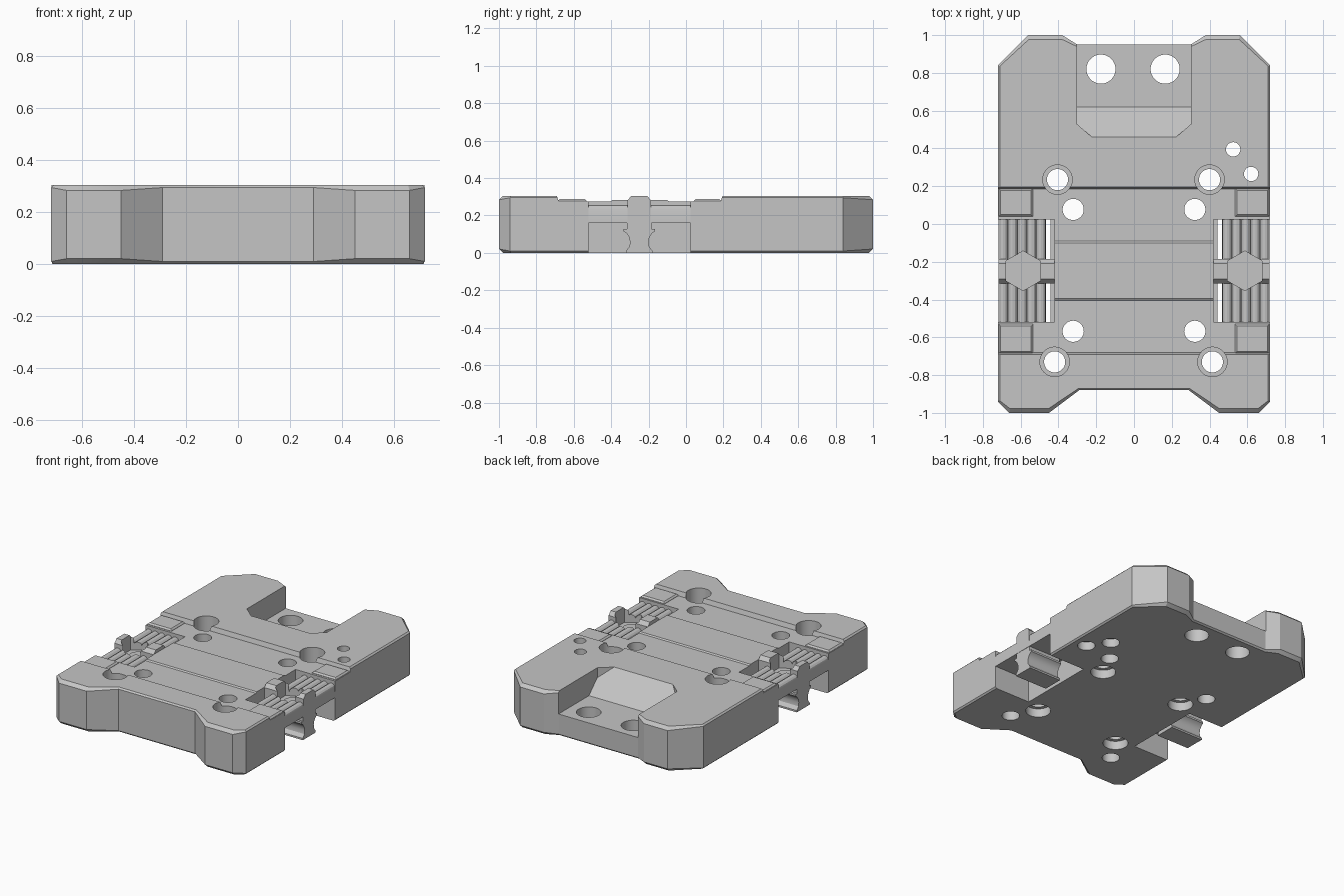
import bpy, bmesh, math
from mathutils import Vector

cube = bpy.data.objects.get("Cube")
if cube:
    bpy.data.objects.remove(cube, do_unlink=True)

GREY = (0.56, 0.56, 0.56, 1)
mat = bpy.data.materials.new("plain grey")
mat.use_nodes = True
mat.diffuse_color = GREY
bsdf = next(n for n in mat.node_tree.nodes if n.type == 'BSDF_PRINCIPLED')
bsdf.inputs["Base Color"].default_value = GREY

TOP = 0.305


def finish(name, bm):
    bmesh.ops.recalc_face_normals(bm, faces=bm.faces)
    mesh = bpy.data.meshes.new(name)
    bm.to_mesh(mesh)
    bm.free()
    mesh.materials.append(mat)
    obj = bpy.data.objects.new(name, mesh)
    bpy.context.collection.objects.link(obj)
    return obj


def prism(name, pts, axis, lo, hi, bevel=0):
    """Extrude a profile: (x, y) along z, (y, z) along x, or (x, z) along y."""
    place = {'z': lambda p: (p[0], p[1], lo), 'x': lambda p: (lo, p[0], p[1]),
             'y': lambda p: (p[0], lo, p[1])}[axis]
    step = {'x': Vector((1, 0, 0)), 'y': Vector((0, 1, 0)), 'z': Vector((0, 0, 1))}[axis]
    bm = bmesh.new()
    face = bm.faces.new([bm.verts.new(place(p)) for p in pts])
    ext = bmesh.ops.extrude_face_region(bm, geom=[face])
    new = [v for v in ext["geom"] if isinstance(v, bmesh.types.BMVert)]
    bmesh.ops.translate(bm, verts=new, vec=step * (hi - lo))
    bmesh.ops.recalc_face_normals(bm, faces=bm.faces)
    if bevel:
        caps = [f for f in bm.faces if abs(f.normal.dot(step)) > 0.9]
        rim = list({e for f in caps for e in f.edges})
        bmesh.ops.bevel(bm, geom=rim, offset=bevel, segments=1, affect='EDGES')
    return finish(name, bm)


def box(name, x0, x1, y0, y1, z0, z1, bevel=0):
    x0, x1 = sorted((x0, x1))
    return prism(name, [(x0, y0), (x1, y0), (x1, y1), (x0, y1)], 'z', z0, z1, bevel)


def disc(name, x, y, r, z0, z1, sides=48, turn=0):
    pts = [(x + r * math.cos(turn + math.tau * i / sides),
            y + r * math.sin(turn + math.tau * i / sides)) for i in range(sides)]
    return prism(name, pts, 'z', z0, z1)


def cut(target, cutter):
    cutter.hide_render = True
    mod = target.modifiers.new("cut", 'BOOLEAN')
    mod.operation, mod.solver, mod.object = 'DIFFERENCE', 'EXACT', cutter
    bpy.context.view_layer.objects.active = target
    bpy.ops.object.modifier_apply(modifier=mod.name)
    bpy.data.objects.remove(cutter, do_unlink=True)


def smooth(obj):
    bpy.ops.object.select_all(action='DESELECT')
    obj.select_set(True)
    bpy.context.view_layer.objects.active = obj
    bpy.ops.object.shade_smooth_by_angle(angle=math.radians(25))


# Body plate with chamfered rims
half = [(0.29, -0.88), (0.45, -1), (0.66, -1), (0.72, -0.94),
        (0.72, 0.84), (0.56, 1), (0.38, 1), (0.3, 0.95)]
body = prism("body", half + [(-x, y) for x, y in reversed(half)], 'z', 0, TOP, 0.01)

# Deeper chamfers on the four end faces
for v in body.data.vertices:
    if abs(v.co.y) > 0.995:
        v.co.z += math.copysign(0.011, TOP / 2 - v.co.z)
    elif abs(v.co.y) > 0.98:
        v.co.y -= math.copysign(0.012, v.co.y)

# Shallow channel across the top
cut(body, prism("channel_cutter", [
    (-0.695, 0.32), (-0.68, 0.275), (-0.405, 0.275), (-0.395, 0.282), (-0.1, 0.282),
    (-0.09, 0.275), (0.185, 0.275), (0.2, 0.32)], 'x', -0.9, 0.9))

# Rear recess with a ramp rising to the top
recess = prism("recess_cutter", [
    (-0.303, 1.1), (-0.303, 0.53), (-0.22, 0.458), (0.22, 0.458), (0.303, 0.53), (0.303, 1.1)],
    'z', 0.148, 0.4)
cut(recess, prism("ramp_cutter", [(0.3, 0.463), (0.3, 0.1), (0.62, 0.1), (0.62, 0.148)],
                  'x', -0.5, 0.5))
cut(body, recess)

# Side pockets that hold the clips, with a narrow ledge on the inner wall
for s in (-1, 1):
    cut(body, box("pocket_cutter", s * 0.42, s * 0.9, -0.52, 0.025, 0.16, 0.4))
    cut(body, box("pocket_cutter", s * 0.442, s * 0.9, -0.52, 0.025, -0.1, 0.3))

# Plain, counterbored and nut-side holes
small = [(0.525, 0.395), (0.62, 0.265)]
plain = [(-0.175, 0.82, 0.077), (0.165, 0.82, 0.077)] + [(x, y, 0.038) for x, y in small]
bored = [(-0.405, 0.235), (0.4, 0.235), (-0.42, -0.73), (0.415, -0.73)]
nuts = [(s * 0.322, y) for s in (-1, 1) for y in (0.077, -0.568)]
for x, y, r in plain + [(x, y, 0.056) for x, y in bored + nuts]:
    cut(body, disc("hole_cutter", x, y, r, -0.1, 0.5))
for x, y in bored:
    cut(body, disc("bore_cutter", x, y, 0.078, 0.2, 0.5))
for x, y in nuts:
    cut(body, disc("nut_cutter", x, y, 0.08, -0.1, 0.06))
for x, y in small:
    cut(body, disc("small_bore_cutter", x, y, 0.056, -0.1, 0.06))
smooth(body)

# Clip profile: a waisted foot under a wider head
waist = [(0.066, 0.165), (0.066, 0.128), (0.083, 0.128), (0.083, 0.115), (0.068, 0.105),
         (0.055, 0.085), (0.049, 0.06), (0.052, 0.035), (0.07, 0.012), (0.07, 0)]
foot = [(-0.25 + w, z) for w, z in waist] + [(-0.25 - w, z) for w, z in reversed(waist)]

# Bridge profile with chamfered shoulders
span = [(0.064, 0.16), (0.064, 0.28), (0.042, TOP)]
bridge_pts = [(-0.25 + w, z) for w, z in span] + [(-0.25 - w, z) for w, z in reversed(span)]

for s, side in ((1, "left"), (-1, "right")):
    # Raised end pads of the channel and the lips beside the pocket
    for y0, y1, end in ((0.04, 0.188, "back"), (-0.685, -0.53, "front")):
        box(f"{side}_{end}_pad", s * 0.535, s * 0.716, y0, y1, 0.23, 0.287, 0.01)
    # Ribbed spring plate: one profile with rounded ridges
    pts = [(s * 0.718, 0.16), (s * 0.467, 0.16)]
    for i in range(5):
        cx = 0.4925 + 0.05 * i
        for k in range(7):
            a = math.pi * (1 - k / 6)
            pts.append((s * (cx + 0.0245 * math.cos(a)), 0.23 + 0.025 * math.sin(a)))
    spring = prism(f"{side}_spring_plate", pts, 'y', -0.522, 0.027)
    # Bridge bar, parted by a hexagonal socket that also sinks into the springs
    lo, hi = sorted((s * 0.42, s * 0.718))
    bridge = prism(f"{side}_bridge", bridge_pts, 'x', lo, hi)
    for part in (spring, bridge):
        cut(part, disc("hex_cutter", s * 0.587, -0.248, 0.105, 0.2, 0.4, 6, math.pi / 2))
    smooth(spring)
    # Round screw end in the socket
    smooth(disc(f"{side}_screw", s * 0.587, -0.248, 0.056, 0.19, 0.206))
    # Clip foot
    lo, hi = sorted((s * 0.467, s * 0.716))
    smooth(prism(f"{side}_clip_foot", foot, 'x', lo, hi))
